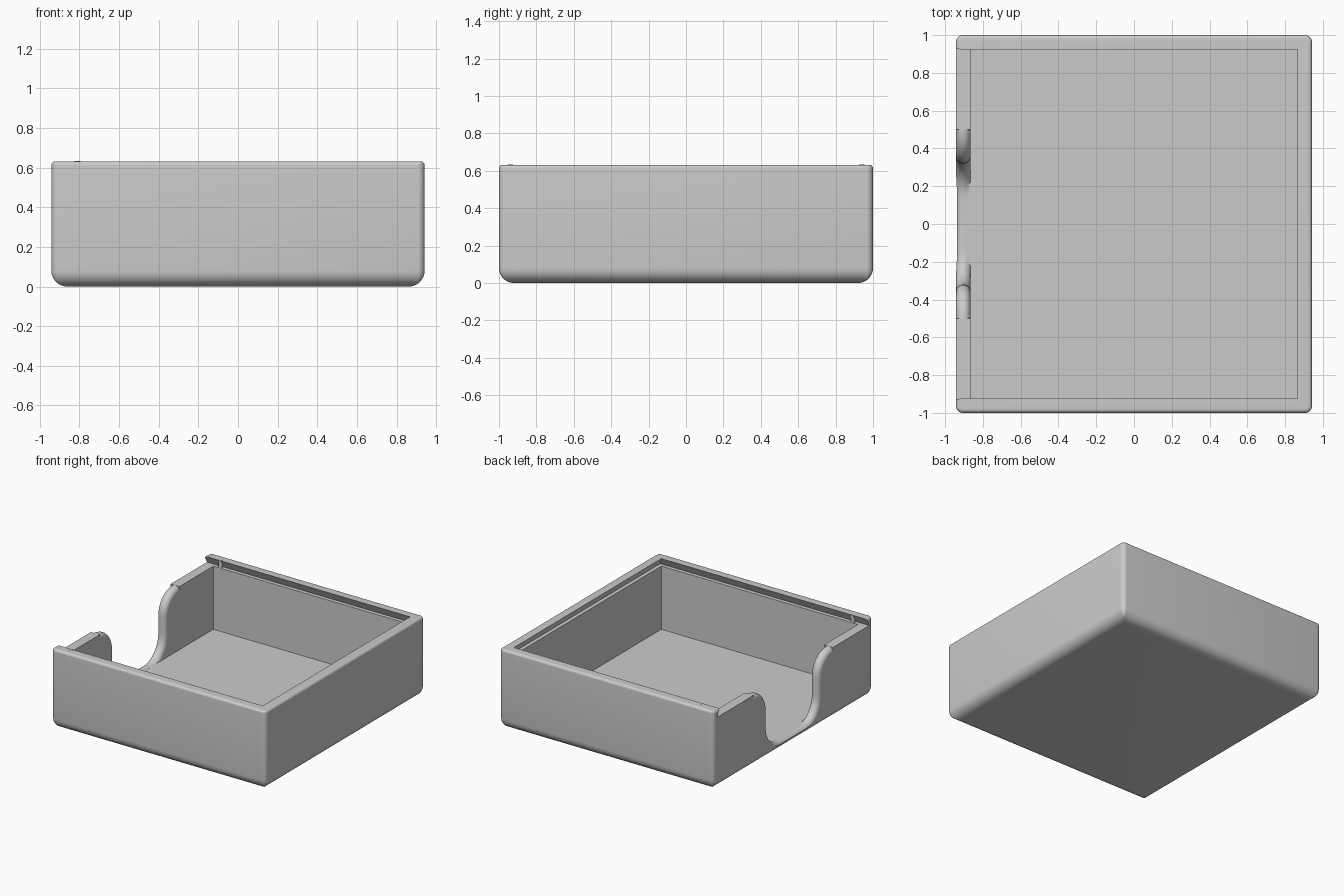
import bpy, bmesh
from math import sin, cos, pi, sqrt, radians

cube = bpy.data.objects.get("Cube")
if cube:
    bpy.data.objects.remove(cube, do_unlink=True)

HX, HY, TOP = 0.942, 1.0, 0.632       # outer half sizes and height
IX, IY, FLOOR = 0.865, 0.925, 0.07    # cavity half sizes and floor height
LEDGE, UNDERCUT = 0.572, 0.03         # lid channel

grey = bpy.data.materials.new("plain grey")
grey.use_nodes = True
color = (0.6, 0.6, 0.6, 1)
grey.diffuse_color = color
grey.node_tree.nodes["Principled BSDF"].inputs["Base Color"].default_value = color


def loft(name, rings):
    """Closed solid through rings that share a point count."""
    bm = bmesh.new()
    rows = [[bm.verts.new(p) for p in ring] for ring in rings]
    n = len(rows[0])
    for a, b in zip(rows, rows[1:]):
        for i in range(n):
            j = (i + 1) % n
            bm.faces.new((a[i], a[j], b[j], b[i]))
    bm.faces.new(rows[0][::-1])
    bm.faces.new(rows[-1])
    bmesh.ops.recalc_face_normals(bm, faces=bm.faces)
    mesh = bpy.data.meshes.new(name)
    bm.to_mesh(mesh)
    bm.free()
    mesh.materials.append(grey)
    obj = bpy.data.objects.new(name, mesh)
    bpy.context.collection.objects.link(obj)
    return obj


def rect(x0, x1, y, z):
    return [(x0, -y, z), (x1, -y, z), (x1, y, z), (x0, y, z)]


def rounded_rect(inset, z, radius=0.035, steps=6):
    r = max(radius - inset, 0.002)
    pts = []
    for k, (sx, sy) in enumerate([(1, 1), (-1, 1), (-1, -1), (1, -1)]):
        for i in range(steps + 1):
            a = (k + i / steps) * pi / 2
            pts.append((sx * (HX - inset - r) + r * cos(a),
                        sy * (HY - inset - r) + r * sin(a), z))
    return pts


def cut(target, cutter):
    cutter.hide_render = True
    mod = target.modifiers.new("cut", 'BOOLEAN')
    mod.operation = 'DIFFERENCE'
    mod.solver = 'EXACT'
    mod.object = cutter
    bpy.context.view_layer.objects.active = target
    bpy.ops.object.modifier_apply(modifier=mod.name)
    bpy.data.objects.remove(cutter, do_unlink=True)


# Outer body: large round along the bottom, small round along the top
BOTTOM_R, TOP_R = 0.08, 0.02
angles = [i / 8 * pi / 2 for i in range(9)]
levels = [(BOTTOM_R * (1 - sin(a)), BOTTOM_R * (1 - cos(a))) for a in angles]
levels += [(TOP_R * (1 - cos(a)), TOP - TOP_R * (1 - sin(a))) for a in angles]
box = loft("box_body", [rounded_rect(i, z) for i, z in levels])

# Main cavity
cut(box, loft("cavity_cutter", [rect(-IX, IX, IY, FLOOR), rect(-IX, IX, IY, TOP - 0.03)]))

# Dovetail lid channel, open on one end
over = TOP + 0.02
slope = UNDERCUT / (TOP - LEDGE)
cut(box, loft("channel_cutter", [
    rect(-1.2, IX + slope * (TOP - z), IY + slope * (TOP - z), z) for z in (LEDGE, over)]))

# Finger notch: two quarter arcs per side, with fully rounded edges
ARC_R, MID_Y = 0.18, 0.32


def notch_ring(x, d, inner):
    side = [(MID_Y + ARC_R, TOP + 0.1)]
    for a in angles:
        r = ARC_R - d
        side.append((MID_Y + ARC_R - r * sin(a), LEDGE - ARC_R + r * cos(a)))
    for a in angles:
        r = ARC_R + d
        side.append((MID_Y - ARC_R + r * cos(a), FLOOR + ARC_R - r * sin(a)))
    if inner:
        side = [(y, max(z, FLOOR + 0.0003)) for y, z in side]
    return [(x, y, z) for y, z in side] + [(x, -y, z) for y, z in reversed(side)]


mid, half = -(HX + IX) / 2, (HX - IX) / 2
rings = [notch_ring(-1.1, half, False)]
for i in range(17):
    t = -cos(i / 16 * pi)
    rings.append(notch_ring(mid + half * t, half * (1 - sqrt(max(0, 1 - t * t))), t > 0))
rings.append(notch_ring(-IX + 0.03, half, True))
cut(box, loft("notch_cutter", rings))

# Small round lid catches in the channel
parts = [box]
for side, sy in (("left", 1), ("right", -1)):
    circle = [(-0.81 + 0.015 * cos(i / 16 * 2 * pi), sy * 0.94 + 0.015 * sin(i / 16 * 2 * pi))
              for i in range(16)]
    parts.append(loft("lid_catch_" + side,
                      [[(x, y, z) for x, y in circle] for z in (LEDGE - 0.002, TOP + 0.0005)]))

# Smooth the rounds, keep the edges crisp
bpy.ops.object.select_all(action='DESELECT')
for obj in parts:
    obj.select_set(True)
bpy.context.view_layer.objects.active = box
bpy.ops.object.shade_smooth_by_angle(angle=radians(30))
